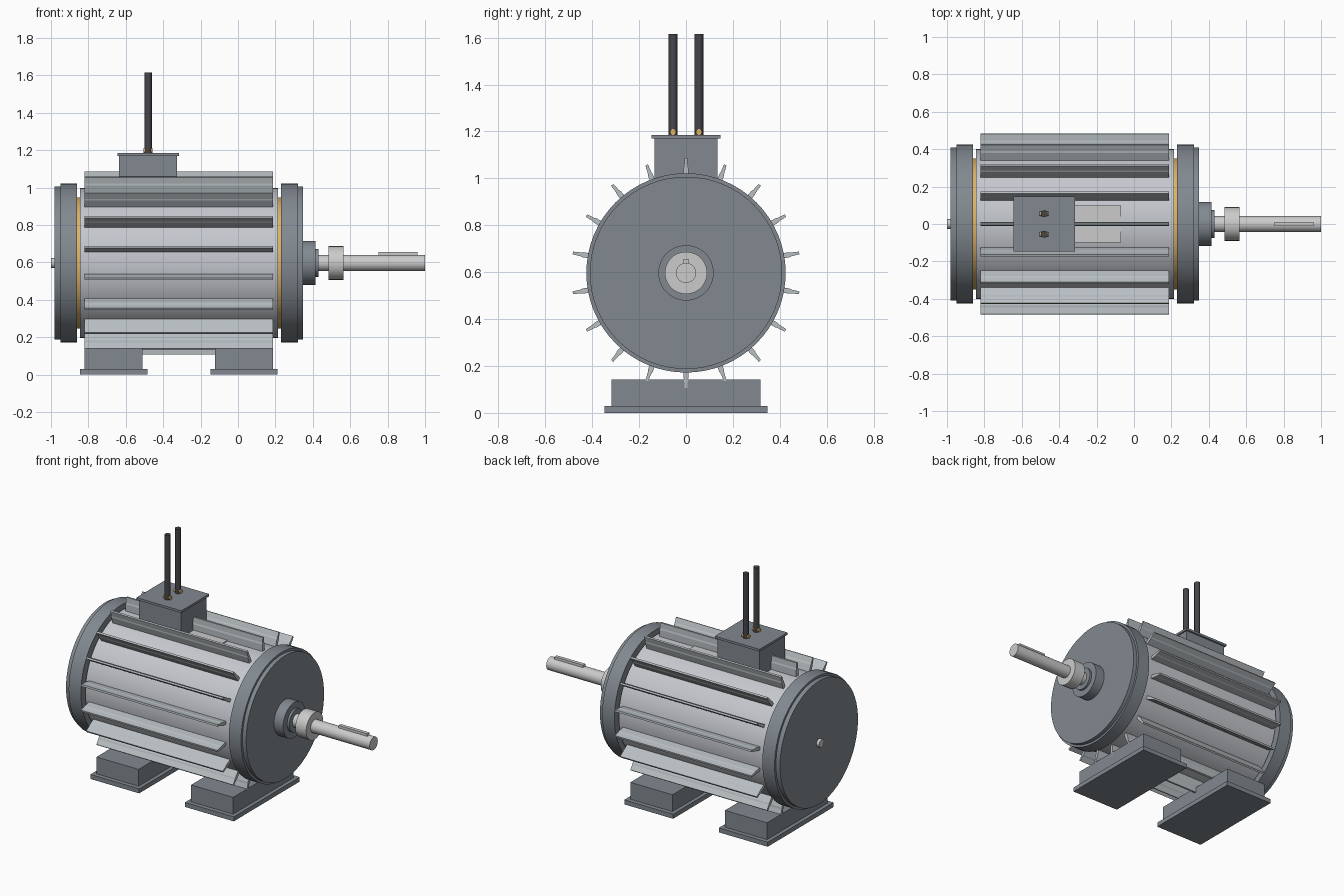
import bpy, bmesh, math

if "Cube" in bpy.data.objects:
    bpy.data.objects.remove(bpy.data.objects["Cube"])

AXIS_Z = 0.597


def material(name, rgb):
    m = bpy.data.materials.new(name)
    m.diffuse_color = (*rgb, 1)
    m.use_nodes = True
    m.node_tree.nodes["Principled BSDF"].inputs["Base Color"].default_value = m.diffuse_color
    return m


SLATE = material("slate_paint", (0.22, 0.25, 0.28))
ALLOY = material("alloy", (0.56, 0.58, 0.62))
FIN = material("fin_alloy", (0.48, 0.52, 0.54))
STEEL = material("steel", (0.66, 0.67, 0.68))
BRASS = material("copper", (0.75, 0.45, 0.12))
RUBBER = material("rubber", (0.06, 0.06, 0.07))


def finish(name, bm, mat, smooth=False):
    bmesh.ops.recalc_face_normals(bm, faces=bm.faces)
    me = bpy.data.meshes.new(name)
    bm.to_mesh(me)
    bm.free()
    me.materials.append(mat)
    ob = bpy.data.objects.new(name, me)
    bpy.context.collection.objects.link(ob)
    if smooth:
        bpy.ops.object.select_all(action='DESELECT')
        ob.select_set(True)
        bpy.context.view_layer.objects.active = ob
        bpy.ops.object.shade_smooth_by_angle(angle=math.radians(30))
    return ob


def box(name, x, y, z, mat):
    bm = bmesh.new()
    bmesh.ops.create_cube(bm, size=1)
    for v in bm.verts:
        v.co = [lo + (c + 0.5) * (hi - lo) for c, (lo, hi) in zip(v.co, (x, y, z))]
    return finish(name, bm, mat)


def turned(name, profile, mat, n=64, y=0, z=AXIS_Z):
    """Solid of revolution about a line along x; profile is (x, radius)."""
    bm = bmesh.new()
    rings = [[bm.verts.new((x, y + r * math.sin(2 * math.pi * i / n),
                            z + r * math.cos(2 * math.pi * i / n)))
              for i in range(n)] for x, r in profile]
    for a, b in zip(rings, rings[1:]):
        for i in range(n):
            j = (i + 1) % n
            bm.faces.new((a[i], a[j], b[j], b[i]))
    bm.faces.new(rings[0])
    bm.faces.new(rings[-1])
    return finish(name, bm, mat, True)


# Stator housing and copper winding rings in the end gaps
turned("housing", [(-0.845, 0.40), (0.215, 0.40)], ALLOY)
turned("rear_winding", [(-0.865, 0.35), (-0.84, 0.35)], BRASS)
turned("front_winding", [(0.21, 0.35), (0.235, 0.35)], BRASS)

# End bells
turned("rear_end_bell", [(-0.98, 0.41), (-0.95, 0.41), (-0.95, 0.425), (-0.86, 0.425)], SLATE)
turned("front_end_bell", [(0.23, 0.425), (0.32, 0.425), (0.32, 0.41), (0.347, 0.41)], SLATE)

# Bearing boss, shaft, collar and key
turned("bearing_boss", [(0.34, 0.118), (0.415, 0.118), (0.415, 0.075), (0.43, 0.075)], SLATE, 48)
turned("shaft", [(0.34, 0.043), (1.0, 0.043)], STEEL, 32)
turned("rear_shaft_stub", [(-1.0, 0.027), (-0.97, 0.027)], STEEL, 24)
turned("shaft_collar", [(0.485, 0.09), (0.565, 0.09)], STEEL, 48)
box("shaft_key", (0.75, 0.96), (-0.012, 0.012), (0.61, 0.655), STEEL)

# Tapered cooling fins around the housing
half_profile = [(0.39, 0.011), (0.445, 0.011), (0.455, 0.008), (0.49, 0.006)]
outline = [(r, w) for r, w in half_profile] + [(r, -w) for r, w in reversed(half_profile)]
for k in range(18):
    a = math.radians(20 * k)
    bm = bmesh.new()
    ends = [[bm.verts.new((x, r * math.sin(a) + w * math.cos(a),
                           AXIS_Z + r * math.cos(a) - w * math.sin(a)))
             for r, w in outline] for x in (-0.82, 0.187)]
    for i in range(len(outline)):
        j = (i + 1) % len(outline)
        bm.faces.new((ends[0][i], ends[0][j], ends[1][j], ends[1][i]))
    bm.faces.new(ends[0])
    bm.faces.new(ends[1])
    finish(f"cooling_fin_{k + 1}", bm, FIN)

# Mounting feet
for name, x in (("rear", -0.665), ("front", 0.032)):
    box(name + "_foot", (x - 0.155, x + 0.155), (-0.318, 0.318), (0.03, 0.142), SLATE)
    box(name + "_foot_plate", (x - 0.18, x + 0.18), (-0.347, 0.347), (0, 0.03), SLATE)

# Terminal box, lid and rating plate
box("terminal_box", (-0.635, -0.325), (-0.135, 0.135), (0.96, 1.17), SLATE)
box("terminal_lid", (-0.645, -0.315), (-0.147, 0.147), (1.17, 1.185), SLATE)
box("rating_plate", (-0.32, -0.07), (-0.10, 0.10), (0.985, 1.003), STEEL)

# Supply cables with brass terminals
for side, y in (("left", 0.055), ("right", -0.055)):
    bm = bmesh.new()
    bmesh.ops.create_cone(bm, cap_ends=True, segments=16, radius1=0.019, radius2=0.019, depth=0.43)
    bmesh.ops.translate(bm, verts=bm.verts, vec=(-0.48, y, 1.4))
    finish(side + "_cable", bm, RUBBER, True)
    turned(side + "_terminal", [(-0.504, 0.013), (-0.456, 0.013)], BRASS, 16, y, 1.198)
